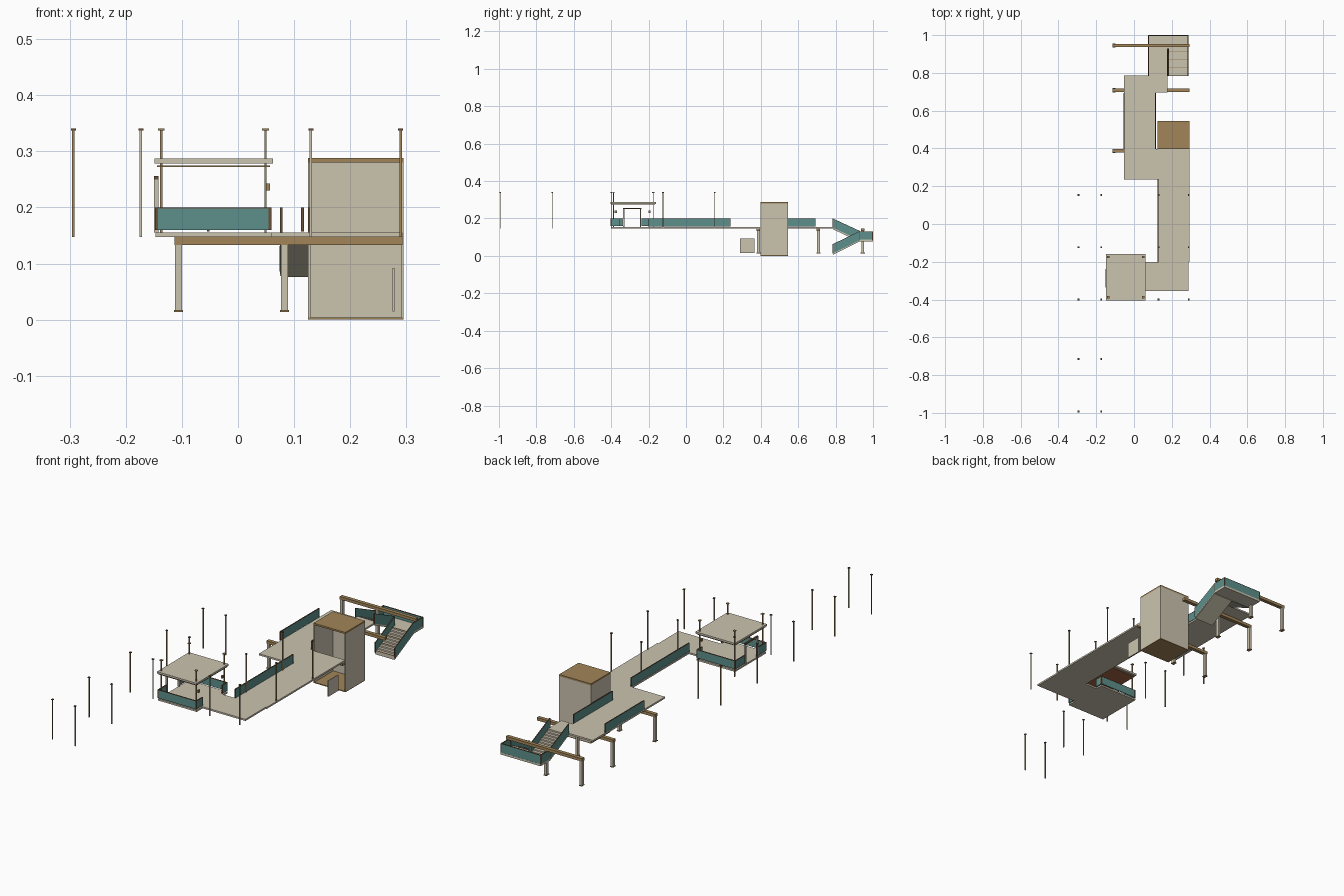
import bpy, bmesh, math
from mathutils import Vector

if "Cube" in bpy.data.objects:
    bpy.data.objects.remove(bpy.data.objects["Cube"])


def material(name, rgb):
    m = bpy.data.materials.new(name)
    m.diffuse_color = (*rgb, 1)
    m.use_nodes = True
    m.node_tree.nodes["Principled BSDF"].inputs["Base Color"].default_value = m.diffuse_color
    return m


BEIGE = material("beige concrete", (0.60, 0.55, 0.43))
BROWN = material("ochre brown", (0.36, 0.235, 0.10))
DARK = material("dark brown", (0.14, 0.08, 0.04))
TEAL = material("teal panel", (0.11, 0.28, 0.262))
RED = material("red brown", (0.36, 0.125, 0.06))


def finish(name, bm, mats):
    bmesh.ops.recalc_face_normals(bm, faces=bm.faces)
    me = bpy.data.meshes.new(name)
    bm.to_mesh(me)
    bm.free()
    for m in mats:
        me.materials.append(m)
    ob = bpy.data.objects.new(name, me)
    bpy.context.collection.objects.link(ob)
    return ob


def box(name, x, y, z, mat):
    """Box from (min, max) ranges."""
    bm = bmesh.new()
    bmesh.ops.create_cube(bm, size=1)
    for v in bm.verts:
        v.co = Vector([(r[0] + r[1]) / 2 + c * (r[1] - r[0])
                       for r, c in zip((x, y, z), v.co)])
    return finish(name, bm, [mat])


def prism(name, pts, offset, mat):
    """Extrude a closed 3D outline along an offset."""
    bm = bmesh.new()
    face = bm.faces.new([bm.verts.new(p) for p in pts])
    res = bmesh.ops.extrude_face_region(bm, geom=[face])
    for g in res["geom"]:
        if isinstance(g, bmesh.types.BMVert):
            g.co += Vector(offset)
    return finish(name, bm, [mat])


def panel(name, a, b, low=0.157, high=0.2, t=0.004):
    """Teal railing panel from a to b in plan with a dark top rail and end posts."""
    x = (min(a[0], b[0]) - t / 2, max(a[0], b[0]) + t / 2)
    y = (min(a[1], b[1]) - t / 2, max(a[1], b[1]) + t / 2)
    box(name, x, y, (low, high - 0.002), TEAL)
    box(name + "_top_rail", (x[0] - .0005, x[1] + .0005),
        (y[0] - .0005, y[1] + .0005), (high - 0.002, high), DARK)
    along_x = x[1] - x[0] > y[1] - y[0]
    for s in (0, 1):
        px = (x[s] - .001, x[s] + .001) if along_x else (x[0] - .0005, x[1] + .0005)
        py = (y[0] - .0005, y[1] + .0005) if along_x else (y[s] - .001, y[s] + .001)
        if py[1] > 1:
            py = (py[0], 1.0)
        box(name + "_end_post", px, py, (low, high), DARK)


# Walkway deck as one outline
outline = [(-.147, -.40), (.06, -.40), (.06, -.355), (.288, -.355), (.288, -.2),
           (.293, -.2), (.293, .397), (.117, .397), (.117, .695), (.178, .695),
           (.178, .785), (-.053, .785), (-.053, .235), (.125, .235),
           (.125, -.2), (.06, -.2), (.06, -.165), (-.147, -.165)]
prism("deck", [(x, y, .147) for x, y in outline], (0, 0, .008), BEIGE)

# Walkway railings
panel("corridor_railing", (.127, -.2), (.127, .235))
panel("outer_railing", (-.053, .40), (-.053, .69))
panel("inner_railing", (.115, .40), (.115, .69))

# Pavilion railings
panel("pavilion_front_railing", (-.145, -.40), (.057, -.40), low=.16)
panel("pavilion_back_railing", (-.145, -.167), (.057, -.167), low=.16)
for i, (y0, y1) in enumerate([(-.40, -.34), (-.235, -.167)]):
    panel(f"pavilion_left_railing_{i}", (-.145, y0), (-.145, y1), low=.16)
for i, (y0, y1) in enumerate([(-.40, -.355), (-.2, -.167)]):
    panel(f"pavilion_right_railing_{i}", (.057, y0), (.057, y1), low=.16)

# Gate frame on the left side of the pavilion
for i, y in enumerate((-.333, -.243)):
    box(f"gate_jamb_{i}", (-.15, -.142), (y - .003, y + .003), (.155, .25), BEIGE)
box("gate_lintel", (-.15, -.142), (-.337, -.239), (.25, .256), DARK)

# Pavilion roof, and ceiling with brown edges
box("pavilion_roof", (-.149, .062), (-.404, -.16), (.278, .287), BEIGE)
ceiling = box("pavilion_ceiling", (-.144, .057), (-.398, -.167), (.272, .275), RED)
ceiling.data.materials.append(BROWN)
for p in ceiling.data.polygons:
    p.material_index = int(abs(p.normal.z) < .5)


# Slender poles with dark caps; inner rows have pale front and back faces
def pole(x, y, pale, cap=.0045, cap_mat=DARK):
    ob = box("pole", (x - .0022, x + .0022), (y - .0022, y + .0022), (.147, .337), BROWN)
    if pale:
        ob.data.materials.append(BEIGE)
        for p in ob.data.polygons:
            p.material_index = int(abs(p.normal.y) > .5)
    box("pole_cap", (x - cap, x + cap), (y - cap, y + cap), (.337, .341), cap_mat)


for y in (-.993, -.715, -.40, -.123, .154):
    columns = [(-.2935, False), (-.173, True)]
    if y > -.5:
        columns += [(.13, True), (.29, False)]
    for x, pale in columns:
        pole(x, y, pale)
for y in (-.388, -.175):
    for x in (-.137, .049):
        pole(x, y, False, .006, BROWN)
    lamp = y + (.012 if y < -.3 else -.02)
    box("lamp", (.05, .057), (lamp - .006, lamp + .006), (.23, .243), BROWN)

# Lift shaft, open at the front
box("shaft_left_wall", (.125, .129), (.397, .545), (.004, .28), BEIGE)
box("shaft_right_wall", (.291, .295), (.397, .545), (.004, .28), BEIGE)
box("shaft_back_wall", (.129, .291), (.541, .545), (.004, .28), BEIGE)
box("shaft_floor", (.125, .295), (.397, .545), (0, .004), BROWN)
box("shaft_roof", (.125, .295), (.397, .545), (.28, .288), BROWN)
box("lift_door", (.275, .279), (.29, .365), (.015, .092), BEIGE)

# Support frames: beam, two columns and base plates
for y in (.387, .708, .945):
    box("frame_beam", (-.113, .293), (y - .009, y + .009), (.133, .147), BROWN)
    for x in (-.106, .083):
        box("frame_column", (x - .006, x + .006), (y - .008, y + .008), (.017, .133), BEIGE)
        box("column_base", (x - .008, x + .008), (y - .011, y + .011), (.014, .017), BROWN)


# Stair flights: stepped top, sloping underside, thin brown nosings
def flight(name, x0, x1, z_start, z_end, steps=10):
    y0, y1 = .785, .925
    dy, dz = (y1 - y0) / steps, (z_end - z_start) / steps
    pts = [(y0, z_start)]
    for i in range(steps):
        y, z = y0 + i * dy, z_start + i * dz
        pts += ([(y + dy, z), (y + dy, z + dz)] if dz < 0
                else [(y, z + dz), (y + dy, z + dz)])
        if dz > 0 and i % 3 == 0:
            box(name + "_nosing", (x0, x1), (y - .001, y + .002),
                (z + dz - .002, z + dz + .0005), BROWN)
    pts += [(y1, z_end - .012), (y0, z_start - .012)]
    clean = [p for i, p in enumerate(pts) if p != pts[i - 1]]
    prism(name, [(x0, y, z) for y, z in clean], (x1 - x0, 0, 0), BEIGE)


def sloped_panel(name, x, z0, z1):
    """Stair railing following a flight from z0 to z1, on a pale stringer."""
    for part, lo, hi, m in (("_stringer", -.009, -.004, BEIGE), ("", -.004, .043, TEAL),
                            ("_top_rail", .043, .045, DARK)):
        prism(name + part, [(x - .002, .785, z0 + lo), (x - .002, .93, z1 + lo),
                            (x - .002, .93, z1 + hi), (x - .002, .785, z0 + hi)],
              (.004, 0, 0), m)
    box(name + "_end_post", (x - .0025, x + .0025), (.783, .785),
        (z0 - .004, z0 + .045), DARK)


flight("upper_flight", .077, .177, .155, .088)
flight("lower_flight", .183, .285, .017, .088)
sloped_panel("upper_outer_railing", .077, .155, .088)
sloped_panel("upper_inner_railing", .178, .155, .088)
sloped_panel("lower_inner_railing", .183, .018, .088)
sloped_panel("lower_outer_railing", .286, .018, .088)

# Stair landing
box("landing", (.075, .288), (.925, 1.0), (.078, .088), BEIGE)
panel("landing_back_railing", (.077, .9975), (.286, .9975), .086, .131)
panel("landing_left_railing", (.077, .93), (.077, .9975), .086, .131)
panel("landing_right_railing", (.286, .93), (.286, .9975), .086, .131)
